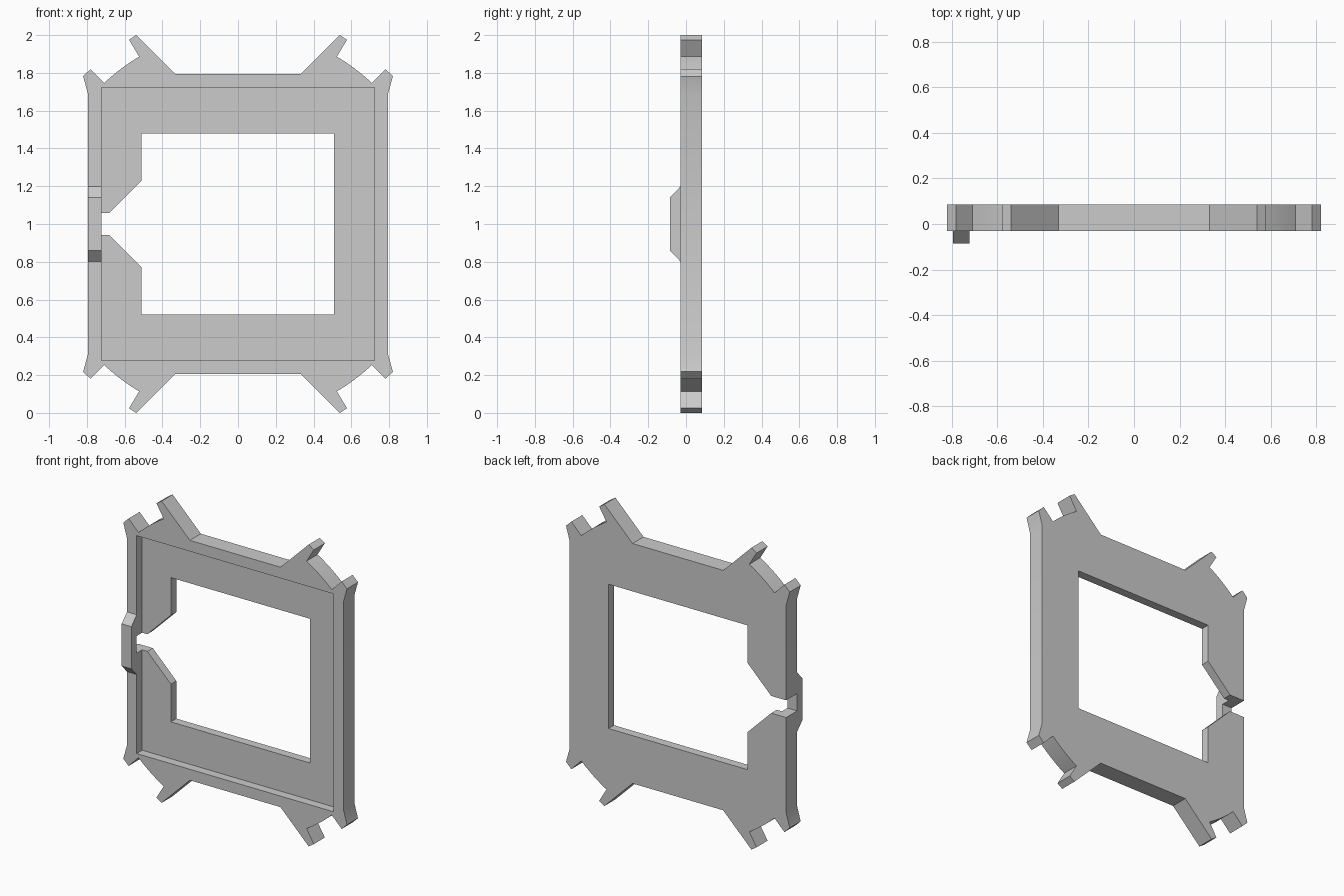
import bpy
import bmesh
import math

cube = bpy.data.objects.get("Cube")
if cube:
    bpy.data.objects.remove(cube, do_unlink=True)

FRONT, FLOOR, BACK = -0.03, 0.028, 0.085    # depth layers of the frame
CLIP_FRONT = -0.085
MID = 1.0                                   # height of the centre

grey = bpy.data.materials.new("plain grey")
grey.use_nodes = True
grey.diffuse_color = (0.6, 0.6, 0.6, 1)
grey.node_tree.nodes["Principled BSDF"].inputs["Base Color"].default_value = (0.6, 0.6, 0.6, 1)


def new_object(name, bm):
    bmesh.ops.recalc_face_normals(bm, faces=bm.faces)
    mesh = bpy.data.meshes.new(name)
    bm.to_mesh(mesh)
    bm.free()
    mesh.materials.append(grey)
    obj = bpy.data.objects.new(name, mesh)
    bpy.context.collection.objects.link(obj)
    return obj


def prism(name, points, y0, y1):
    """Extrude an outline of (x, height above centre) along y."""
    bm = bmesh.new()
    face = bm.faces.new([bm.verts.new((x, y0, MID + h)) for x, h in points])
    extruded = bmesh.ops.extrude_face_region(bm, geom=[face])["geom"]
    verts = [v for v in extruded if isinstance(v, bmesh.types.BMVert)]
    bmesh.ops.translate(bm, verts=verts, vec=(0, y1 - y0, 0))
    return new_object(name, bm)


def rectangle(x0, x1, half_height):
    return [(x0, -half_height), (x1, -half_height), (x1, half_height), (x0, half_height)]


def cut(target, cutter):
    cutter.hide_render = True
    mod = target.modifiers.new("cut", 'BOOLEAN')
    mod.operation = 'DIFFERENCE'
    mod.solver = 'EXACT'
    mod.object = cutter
    bpy.context.view_layer.objects.active = target
    bpy.ops.object.modifier_apply(modifier=mod.name)
    bpy.data.objects.remove(cutter, do_unlink=True)


# Corner outline: long prong, round shoulder, short prong
a0, a1 = math.atan2(0.885, 0.523), math.atan2(0.747, 0.709)
radius, steps = 1.029, 10
arc = [(radius * math.cos(a0 + (a1 - a0) * i / steps),
        radius * math.sin(a0 + (a1 - a0) * i / steps)) for i in range(steps + 1)]
corner = ([(0.332, 0.795), (0.539, 1.0), (0.577, 0.975)] + arc +
          [(0.781, 0.82), (0.82, 0.782), (0.793, 0.685)])

# Mirror the corner into a full outline
right_half = corner + [(x, -h) for x, h in reversed(corner)]
outline = right_half + [(-x, h) for x, h in reversed(right_half)]
frame = prism("frame", outline, FRONT, BACK)

# Shallow square recess in the front
cut(frame, prism("recess_cutter", rectangle(-0.722, 0.722, 0.722), FRONT - 0.1, FLOOR))

# Window with a funnel leading to a slot through the side wall
upper = [(0.508, 0.478), (-0.512, 0.478), (-0.512, 0.228), (-0.684, 0.057), (-0.9, 0.057)]
window = upper + [(x, -h) for x, h in reversed(upper)]
cut(frame, prism("window_cutter", window, FRONT - 0.1, BACK + 0.1))

# Bevelled clip bridging the slot on the front
bm = bmesh.new()
profile = [(FRONT, -0.198), (CLIP_FRONT, -0.14), (CLIP_FRONT, 0.14), (FRONT, 0.198)]
face = bm.faces.new([bm.verts.new((-0.793, y, MID + h)) for y, h in profile])
extruded = bmesh.ops.extrude_face_region(bm, geom=[face])["geom"]
bmesh.ops.translate(bm, vec=(0.071, 0, 0),
                    verts=[v for v in extruded if isinstance(v, bmesh.types.BMVert)])
new_object("slot_clip", bm)

# Smooth the round shoulders, keep every other edge sharp
bpy.ops.object.select_all(action='DESELECT')
frame.select_set(True)
bpy.context.view_layer.objects.active = frame
bpy.ops.object.shade_smooth_by_angle(angle=math.radians(20))
